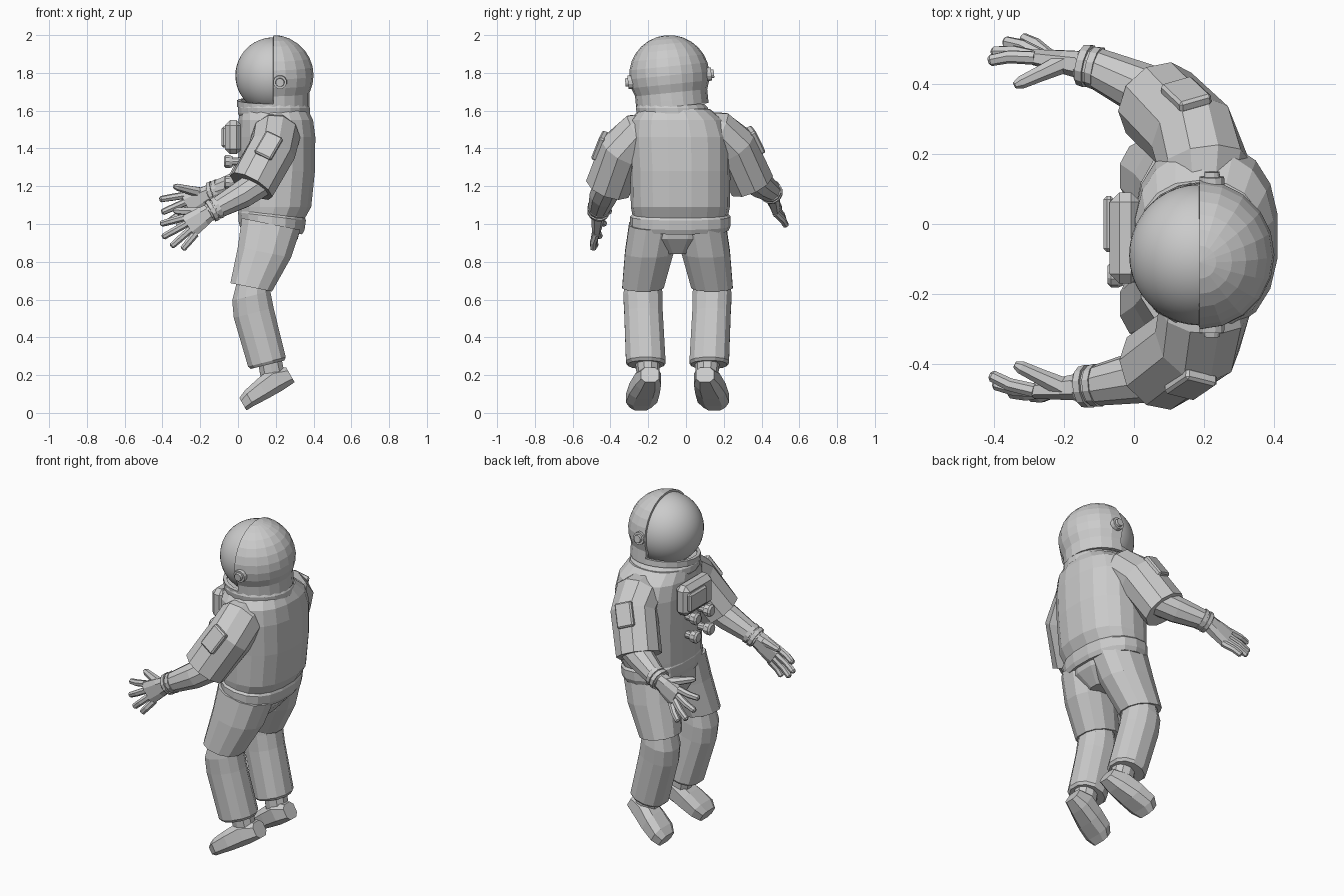
import bpy, bmesh, math
from mathutils import Vector, Matrix

if "Cube" in bpy.data.objects:
    bpy.data.objects.remove(bpy.data.objects["Cube"])

GREY = (0.6, 0.6, 0.6, 1)
mat = bpy.data.materials.new("suit grey")
mat.use_nodes = True
mat.diffuse_color = GREY
mat.node_tree.nodes["Principled BSDF"].inputs["Base Color"].default_value = GREY

X, Y, Z = Vector((1, 0, 0)), Vector((0, 1, 0)), Vector((0, 0, 1))
MID = -0.045  # y of the body's middle plane


def finish(bm, name, smooth=False):
    bmesh.ops.recalc_face_normals(bm, faces=bm.faces)
    mesh = bpy.data.meshes.new(name)
    bm.to_mesh(mesh)
    bm.free()
    mesh.materials.append(mat)
    for p in mesh.polygons:
        p.use_smooth = smooth
    ob = bpy.data.objects.new(name, mesh)
    bpy.context.collection.objects.link(ob)
    return ob


def loft(name, rings, n=12, ref=Y, normal=None, power=1.0):
    """Closed skin through rings of (x, y, z, half depth, half width)."""
    bm = bmesh.new()
    pts = [Vector(r[:3]) for r in rings]
    loops = []
    for i, r in enumerate(rings):
        d = normal or (pts[min(i + 1, len(pts) - 1)] - pts[max(i - 1, 0)]).normalized()
        b = (ref - d * ref.dot(d)).normalized()
        a = b.cross(d)
        loop = []
        for k in range(n):
            t = 2 * math.pi * (k + 0.5) / n
            c, s = (math.copysign(abs(f) ** power, f) for f in (math.cos(t), math.sin(t)))
            loop.append(bm.verts.new(pts[i] + a * c * r[3] + b * s * r[4]))
        loops.append(loop)
    for lo, hi in zip(loops, loops[1:]):
        for k in range(n):
            j = (k + 1) % n
            bm.faces.new((lo[k], lo[j], hi[j], hi[k]))
    bm.faces.new(loops[0])
    bm.faces.new(loops[-1])
    return finish(bm, name)


def rod(name, points, radii, n=10, ref=Y):
    return loft(name, [(*p, r, r) for p, r in zip(points, radii)], n, ref)


def box(name, size, matrix, bevel):
    bm = bmesh.new()
    bmesh.ops.create_cube(bm, size=1, matrix=Matrix.Diagonal((*size, 1)))
    bmesh.ops.bevel(bm, geom=bm.edges[:], offset=bevel, segments=1, affect='EDGES')
    bm.transform(matrix)
    return finish(bm, name)


# Helmet: smooth visor ball inside a faceted open shell
head = Matrix.Translation((0.187, -0.088, 1.787)) @ Matrix.Rotation(0.1, 4, 'X')
bm = bmesh.new()
bmesh.ops.create_uvsphere(bm, u_segments=40, v_segments=24, radius=0.201)
bm.transform(head)
finish(bm, "visor", True)

bm = bmesh.new()
bmesh.ops.create_uvsphere(bm, u_segments=20, v_segments=14, radius=0.213)
gone = []
for f in bm.faces:
    c = f.calc_center_median()
    if c.z < -0.17 or (c.x < 0 and c.z > -0.135):
        gone.append(f)
bmesh.ops.delete(bm, geom=gone, context='FACES')
for v in bm.verts:
    if v.co.z < -0.1:
        flat = v.co.xy.normalized() * 0.192
        v.co.x, v.co.y = flat
bm.transform(head)
shell = finish(bm, "helmet_shell")
mod = shell.modifiers.new("thickness", 'SOLIDIFY')
mod.thickness = 0.02

for side, label in ((1, "right"), (-1, "left")):
    spots = [head @ Vector((0.035, side * y, -0.015)) for y in (0.19, 0.222, 0.222, 0.236)]
    rod(label + "_ear_knob", spots[:2], (0.038, 0.036), 12, Z)
    rod(label + "_ear_cap", spots[2:], (0.024, 0.022), 12, Z)

loft("neck_ring", [(0.19, -0.07, 1.57, 0.185, 0.185), (0.19, -0.07, 1.585, 0.193, 0.193),
                   (0.19, -0.075, 1.615, 0.193, 0.193), (0.19, -0.08, 1.635, 0.18, 0.18)],
     20, normal=Z)

# Jacket and waistband
loft("jacket", [(0.178, -0.03, 1.03, 0.178, 0.25), (0.195, -0.03, 1.09, 0.195, 0.262),
                (0.205, -0.03, 1.28, 0.205, 0.265), (0.205, -0.035, 1.46, 0.207, 0.27),
                (0.2, -0.045, 1.55, 0.2, 0.25), (0.19, -0.06, 1.61, 0.18, 0.185)],
     18, normal=Z, power=0.85)
loft("waistband", [(0.175, -0.03, 0.965, 0.168, 0.255), (0.178, -0.03, 0.99, 0.178, 0.266),
                   (0.18, -0.03, 1.04, 0.183, 0.266), (0.18, -0.03, 1.055, 0.178, 0.25)],
     18, normal=Vector((0.12, 0, 1)).normalized(), power=0.85)
loft("pelvis", [(0.175, -0.035, 1.0, 0.165, 0.25), (0.165, MID, 0.92, 0.155, 0.24),
                (0.15, MID, 0.84, 0.1, 0.1)], 14, normal=Z)

# Chest pack and its four dials
box("chest_pack", (0.09, 0.26, 0.18), Matrix.Translation((-0.025, -0.04, 1.46)), 0.028)
box("chest_pack_cover", (0.03, 0.16, 0.11), Matrix.Translation((-0.072, 0.0, 1.46)), 0.01)
for y in (-0.015, -0.145):
    for z in (1.33, 1.22):
        rod("dial_base", [(0.03, y, z), (-0.03, y, z)], (0.022, 0.022), 10)
        rod("dial_cap", [(-0.03, y, z), (-0.045, y, z), (-0.065, y, z), (-0.075, y, z)],
            (0.03, 0.036, 0.036, 0.026), 10)


def arm(label, sleeve, forearm, knuckle, thumb, tips, out):
    loft(label + "_sleeve", [(*p, r, r) for p, r in zip(sleeve, (0.1, 0.13, 0.13, 0.127))], 10, X)
    rod(label + "_forearm", forearm, (0.08, 0.076, 0.058, 0.05), 10)
    wrist, before = Vector(forearm[3]), Vector(forearm[2])
    d = (wrist - before).normalized()
    for k in (0.0, 0.03):
        c = before + d * k
        rod(label + "_wrist_ring", [c - d * 0.01, c + d * 0.012], (0.063, 0.06), 12)
    # Glove
    knuckle = Vector(knuckle)
    h = (knuckle - wrist).normalized()
    across = Y.cross(h).normalized()
    loft(label + "_palm", [(*(wrist - h * 0.02), 0.045, 0.042),
                           (*(wrist + h * 0.04), 0.056, 0.035),
                           (*knuckle, 0.07, 0.024)], 8, power=0.75)
    for k, tip in enumerate(tips):
        base = knuckle + across * (0.052 - 0.035 * k) - h * 0.012
        tip = Vector(tip)
        bend = base.lerp(tip, 0.55) + Y * math.copysign(0.008, out.y)
        rod(label + "_finger", [base, bend, tip.lerp(bend, 0.12), tip],
            (0.02, 0.019, 0.017, 0.009), 7, X.cross(h).normalized())
    base = wrist + h * 0.035 + across * 0.025
    tip = Vector(thumb)
    rod(label + "_thumb", [base, base.lerp(tip, 0.5), tip.lerp(base, 0.12), tip],
        (0.03, 0.023, 0.019, 0.01), 7)
    # Shoulder patch lying on the outside of the sleeve
    lo, hi = Vector(sleeve[3]), Vector(sleeve[2])
    along = (hi - lo).normalized()
    face = (out - along * out.dot(along)).normalized()
    rot = Matrix((along.cross(face), along, face)).transposed().to_4x4()
    centre = hi.lerp(lo, 0.12) + face * 0.122
    box(label + "_shoulder_patch", (0.1, 0.14, 0.035), Matrix.Translation(centre) @ rot, 0.008)


arm("left", [(0.2, -0.14, 1.5), (0.2, -0.25, 1.465), (0.18, -0.335, 1.39), (0.07, -0.41, 1.2)],
    [(0.12, -0.405, 1.22), (0.02, -0.435, 1.155), (-0.11, -0.46, 1.085), (-0.155, -0.465, 1.06)],
    (-0.265, -0.475, 0.985), (-0.34, -0.4, 1.07),
    [(-0.41, -0.43, 1.0), (-0.4, -0.455, 0.93), (-0.355, -0.48, 0.88), (-0.295, -0.49, 0.865)],
    Vector((-0.1, -1, 0.3)))
arm("right", [(0.2, 0.07, 1.5), (0.2, 0.165, 1.475), (0.17, 0.25, 1.41), (0.07, 0.345, 1.215)],
    [(0.12, 0.34, 1.25), (0.02, 0.385, 1.215), (-0.11, 0.445, 1.175), (-0.155, 0.455, 1.16)],
    (-0.27, 0.475, 1.1), (-0.34, 0.395, 1.2),
    [(-0.415, 0.465, 1.13), (-0.405, 0.49, 1.06), (-0.37, 0.52, 1.01), (-0.32, 0.53, 0.99)],
    Vector((-0.1, 1, 0.5)))


# Legs: y offsets are measured outward from the middle plane
def leg_part(name, rings, side, **kw):
    loft(name, [(x, MID + side * y, z, a, b) for x, y, z, a, b in rings], **kw)


for side, label in ((-1, "left"), (1, "right")):
    slant = Vector((-0.2, 0, -1)).normalized()
    leg_part(label + "_thigh", [(0.175, 0.125, 1.0, 0.163, 0.135), (0.14, 0.15, 0.85, 0.148, 0.132),
                                (0.07, 0.183, 0.665, 0.116, 0.113)], side, n=12, normal=slant, power=0.9)
    leg_part(label + "_shin", [(0.08, 0.18, 0.72, 0.09, 0.095), (0.07, 0.183, 0.62, 0.107, 0.107),
                               (0.083, 0.18, 0.53, 0.112, 0.105), (0.153, 0.168, 0.27, 0.106, 0.108),
                               (0.156, 0.167, 0.255, 0.095, 0.098)],
             side, n=12, normal=Vector((0.25, 0, -1)).normalized(), power=0.9)
    leg_part(label + "_ankle", [(0.16, 0.16, 0.32, 0.065, 0.068), (0.185, 0.155, 0.19, 0.068, 0.06)],
             side, n=10)
    leg_part(label + "_boot", [(0.277, 0.145, 0.202, 0.048, 0.05), (0.205, 0.155, 0.178, 0.07, 0.072),
                               (0.13, 0.175, 0.127, 0.062, 0.085), (0.06, 0.19, 0.078, 0.05, 0.088),
                               (0.026, 0.195, 0.046, 0.04, 0.062)],
             side, n=8, normal=Vector((-0.87, 0, -0.5)).normalized(), power=0.7)
